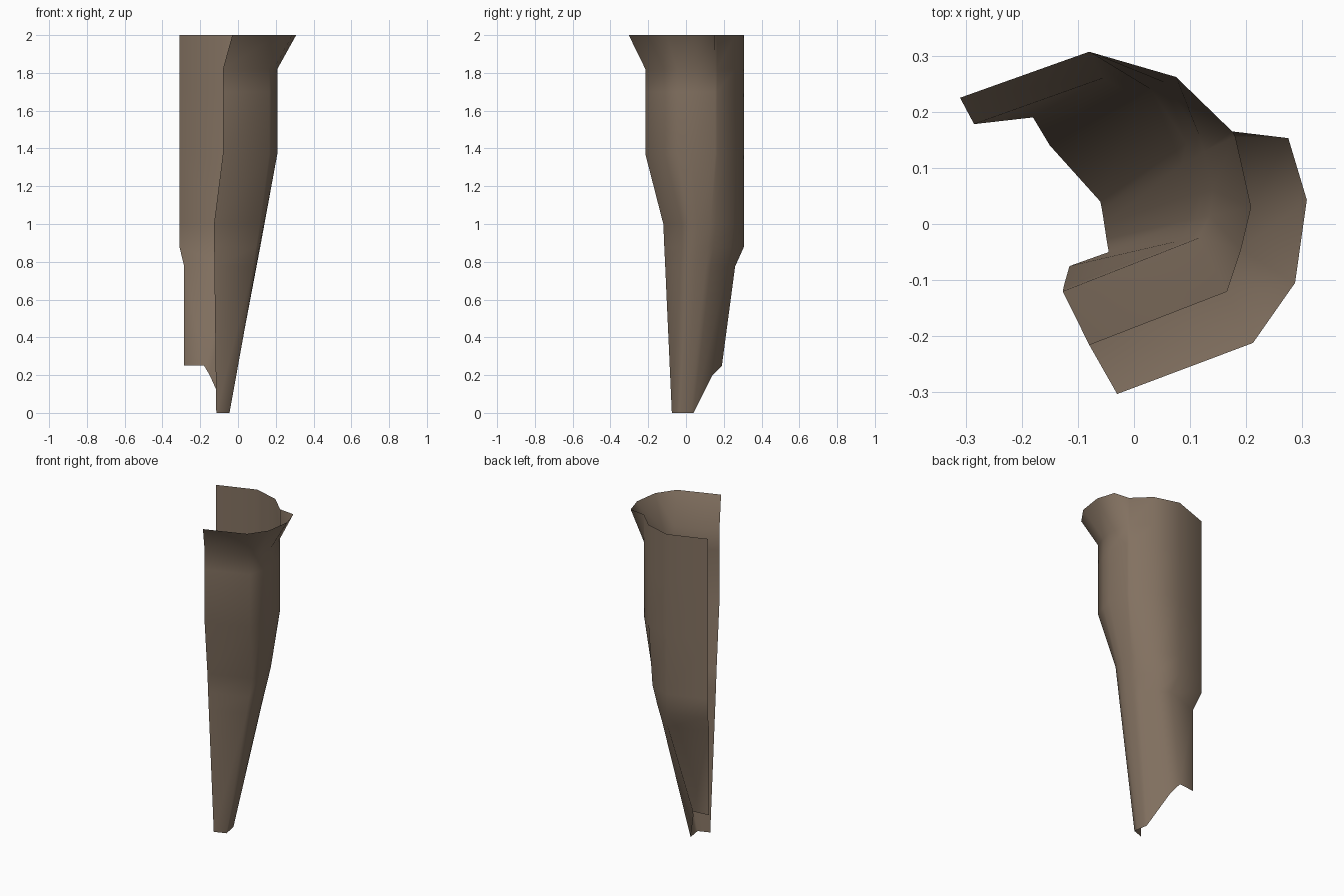
import bpy, bmesh, math

if "Cube" in bpy.data.objects:
    bpy.data.objects.remove(bpy.data.objects["Cube"])

bark = bpy.data.materials.new("weathered brown")
bark.diffuse_color = (0.225, 0.165, 0.118, 1)
bark.use_nodes = True
bark.node_tree.nodes["Principled BSDF"].inputs["Base Color"].default_value = bark.diffuse_color

# Open C-shaped cross-sections, from the back-left edge round to the front-left edge
flared = [(-.31, .225), (-.08, .307), (.075, .262), (.175, .165), (.275, .153),
          (.308, .043), (.287, -.105), (.212, -.212), (-.03, -.303)]
neck = flared[:4] + [(.18, .155), (.208, .03), (.19, -.045), (.165, -.12), (-.08, -.215)]
waist = flared[:2] + [(.055, .252), (.115, .16), (.125, .13), (.14, .06),
                      (.135, .015), (.115, -.025), (-.127, -.12)]
shin = flared[:2] + [(.03, .24), (.093, .145), (.105, .115), (.118, .055),
                     (.113, .01), (.096, -.028), (-.126, -.115)]
step = [(-.285, .178), (-.055, .26), (.01, .222), (.075, .13), (.085, .105), (.098, .05),
        (.095, .007), (.08, -.03), (-.125, -.11)]
foot = [(-.285, .178), (-.18, .19), (-.15, .14), (-.06, .04), (-.057, .025),
        (-.053, 0), (-.049, -.027), (-.045, -.05), (-.115, -.075)]
foot_z = [.25, .25, .2, 0, 0, 0, 0, 0, 0]        # ragged lower edge

levels = [(flared, 2.0), (neck, 1.82), (neck, 1.7), (neck, 1.37),
          (waist, 1.0), (shin, .88), (step, .775), (foot, foot_z)]

# Loft the single-sheet shell between the sections
bm = bmesh.new()
rows = []
for pts, z in levels:
    zs = z if isinstance(z, list) else [z] * len(pts)
    rows.append([bm.verts.new((x, y, h)) for (x, y), h in zip(pts, zs)])
for up, low in zip(rows, rows[1:]):
    for j in range(len(up) - 1):
        bm.faces.new((up[j], up[j + 1], low[j + 1], low[j]))
mesh = bpy.data.meshes.new("hollow_trunk_shell")
bm.to_mesh(mesh)
bm.free()
mesh.materials.append(bark)
shell = bpy.data.objects.new("hollow_trunk_shell", mesh)
bpy.context.collection.objects.link(shell)

bpy.context.view_layer.objects.active = shell
shell.select_set(True)
bpy.ops.object.shade_smooth_by_angle(angle=math.radians(70))
